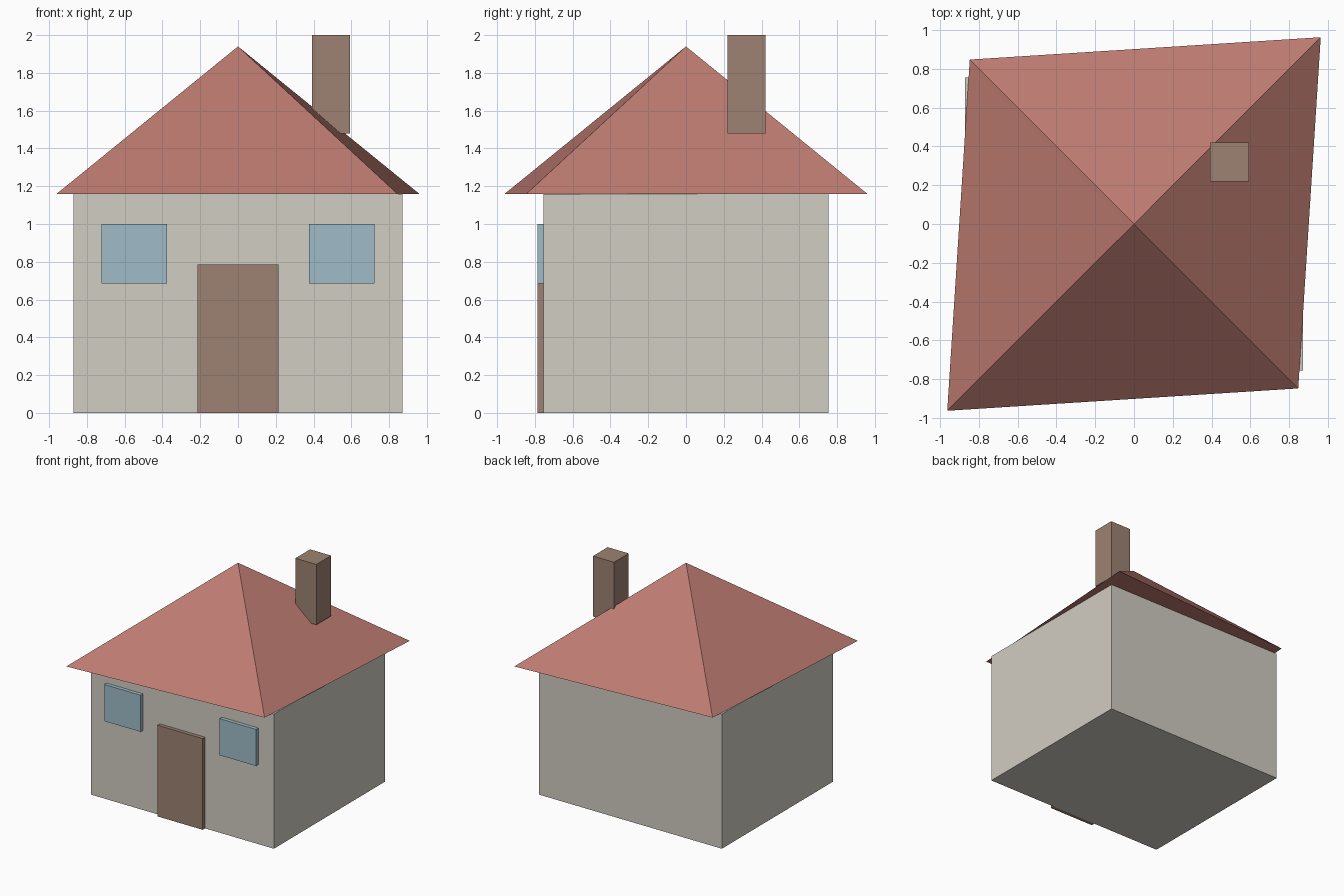
import bpy
import bmesh

default_cube = bpy.data.objects.get("Cube")
if default_cube:
    bpy.data.objects.remove(default_cube, do_unlink=True)


def make_material(name, rgb):
    mat = bpy.data.materials.new(name)
    mat.use_nodes = True
    color = (*rgb, 1.0)
    mat.diffuse_color = color
    mat.node_tree.nodes["Principled BSDF"].inputs["Base Color"].default_value = color
    return mat


wall_cream = make_material("wall cream", (0.64, 0.61, 0.54))
roof_red = make_material("roof red", (0.51, 0.20, 0.165))
wood_brown = make_material("wood brown", (0.34, 0.225, 0.17))
glass_blue = make_material("glass blue", (0.35, 0.50, 0.575))


def finish(name, bm, mat):
    bmesh.ops.recalc_face_normals(bm, faces=bm.faces)
    mesh = bpy.data.meshes.new(name)
    bm.to_mesh(mesh)
    bm.free()
    mesh.materials.append(mat)
    obj = bpy.data.objects.new(name, mesh)
    bpy.context.collection.objects.link(obj)
    return obj


def box(name, low, high, mat):
    """Box spanning two opposite corners."""
    bm = bmesh.new()
    bmesh.ops.create_cube(bm, size=1)
    for v in bm.verts:
        v.co = [lo if c < 0 else hi for c, lo, hi in zip(v.co, low, high)]
    return finish(name, bm, mat)


# Walls
half_width, half_depth, wall_top = 0.87, 0.755, 1.158
box("walls", (-half_width, -half_depth, 0), (half_width, half_depth, wall_top), wall_cream)

# Hipped roof on a slightly skewed four-cornered base
bm = bmesh.new()
long_corner, short_corner = (0.962, 0.962), (0.846, -0.847)
base = [bm.verts.new((s * x, s * y, wall_top))
        for s in (-1, 1) for x, y in (long_corner, short_corner)]
apex = bm.verts.new((0, 0, 1.94))
bm.faces.new(base)
for i, corner in enumerate(base):
    bm.faces.new((corner, base[(i + 1) % 4], apex))
finish("roof", bm, roof_red)

# Chimney
box("chimney", (0.392, 0.22, 1.48), (0.592, 0.42, 2.0), wood_brown)

# Door and windows stand slightly proud of the front wall
front = -0.787
box("door", (-0.215, front, 0), (0.215, -half_depth, 0.785), wood_brown)
for side, center in (("left", 0.549), ("right", -0.549)):
    box(side + "_window", (center - 0.173, front, 0.685),
        (center + 0.173, -half_depth, 1.0), glass_blue)
